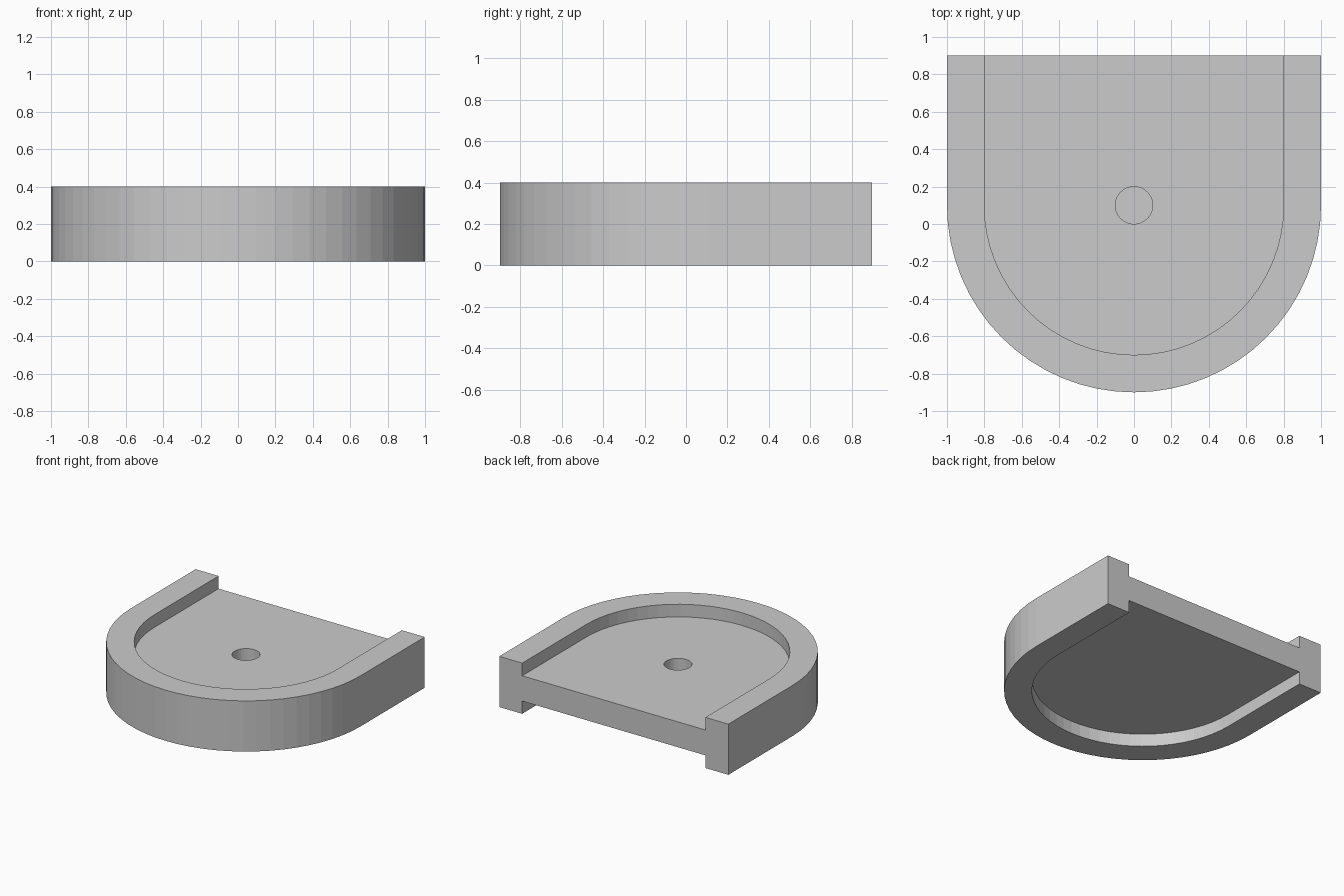
import bpy, bmesh, math

if "Cube" in bpy.data.objects:
    bpy.data.objects.remove(bpy.data.objects["Cube"])

CY = 0.1      # centre of the rounded end
SEG = 32      # facets on the half circle


def prism(name, pts, z0, z1):
    """Extrude a flat outline from z0 to z1."""
    bm = bmesh.new()
    face = bm.faces.new([bm.verts.new((x, y, z0)) for x, y in pts])
    ext = bmesh.ops.extrude_face_region(bm, geom=[face])
    for v in ext["geom"]:
        if isinstance(v, bmesh.types.BMVert):
            v.co.z = z1
    bmesh.ops.recalc_face_normals(bm, faces=bm.faces)
    me = bpy.data.meshes.new(name)
    bm.to_mesh(me)
    bm.free()
    ob = bpy.data.objects.new(name, me)
    bpy.context.collection.objects.link(ob)
    return ob


def u_outline(r, back):
    """Half circle at the front with straight sides running to the back."""
    arc = [(r * math.cos(math.pi + math.pi * i / SEG),
            CY + r * math.sin(math.pi + math.pi * i / SEG)) for i in range(SEG + 1)]
    return arc + [(r, back), (-r, back)]


def cut(target, cutter):
    mod = target.modifiers.new(cutter.name, 'BOOLEAN')
    mod.operation = 'DIFFERENCE'
    mod.solver = 'EXACT'
    mod.object = cutter
    bpy.context.view_layer.objects.active = target
    bpy.ops.object.modifier_apply(modifier=mod.name)
    bpy.data.objects.remove(cutter)


# Solid U-shaped block
body = prism("body", u_outline(1.0, 0.9), 0.0, 0.4)

# Recesses above and below leave the middle web, open at the back
cut(body, prism("top_recess", u_outline(0.8, 1.2), 0.3, 0.6))
cut(body, prism("bottom_recess", u_outline(0.8, 1.2), -0.2, 0.1))

# Blind round hole in the top of the web
circle = [(0.1 * math.cos(2 * math.pi * i / 32), CY + 0.1 * math.sin(2 * math.pi * i / 32))
          for i in range(32)]
cut(body, prism("hole", circle, 0.2, 0.5))
